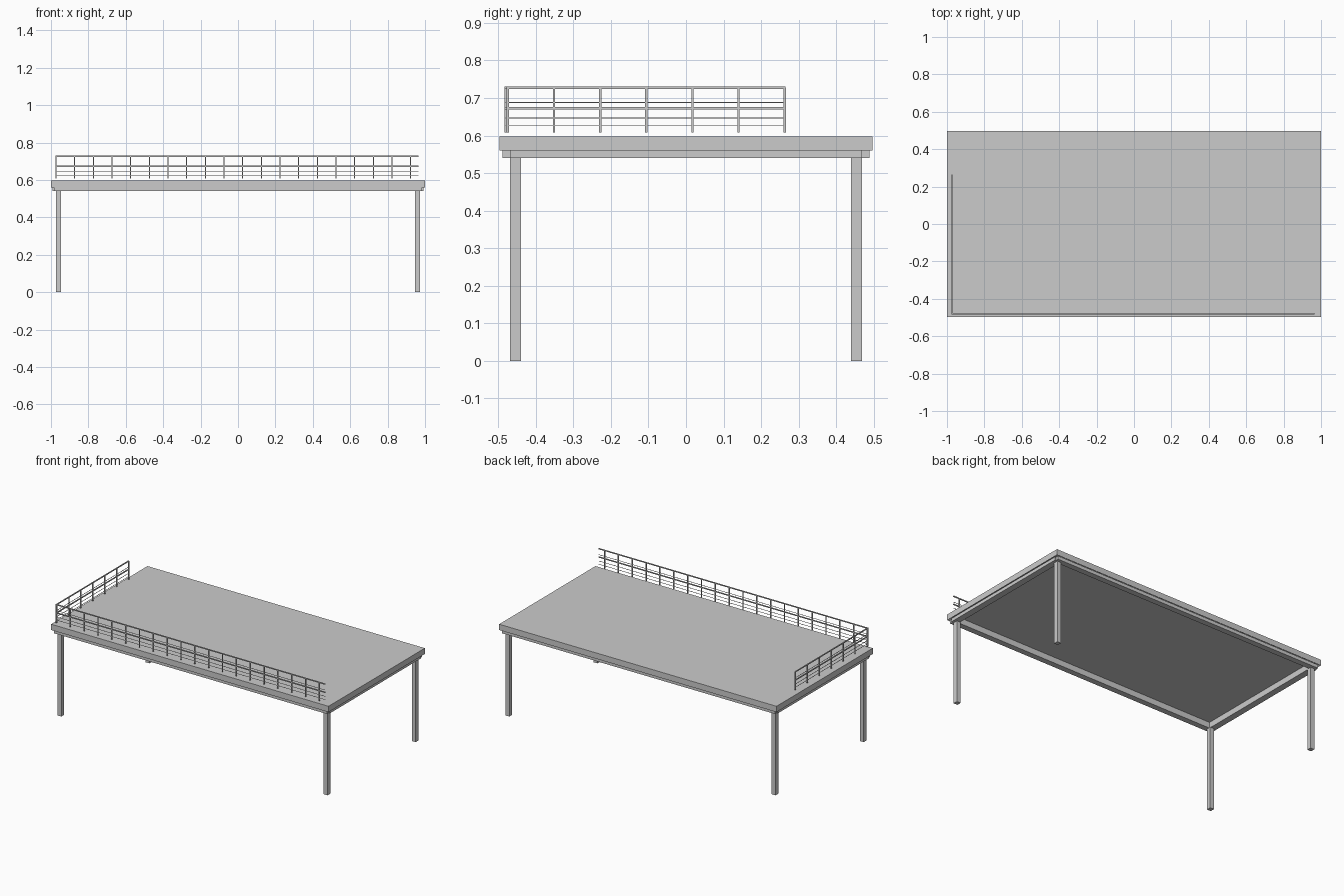
import bpy, bmesh

if "Cube" in bpy.data.objects:
    bpy.data.objects.remove(bpy.data.objects["Cube"])


def boxes(name, specs):
    """One object made of boxes given as (x0, x1, y0, y1, z0, z1)."""
    bm = bmesh.new()
    for x0, x1, y0, y1, z0, z1 in specs:
        vs = bmesh.ops.create_cube(bm, size=1)["verts"]
        for v in vs:
            v.co.x = x1 if v.co.x > 0 else x0
            v.co.y = y1 if v.co.y > 0 else y0
            v.co.z = z1 if v.co.z > 0 else z0
    me = bpy.data.meshes.new(name)
    bm.to_mesh(me)
    bm.free()
    ob = bpy.data.objects.new(name, me)
    bpy.context.collection.objects.link(ob)
    return ob


def add_mirror(ob, x, y):
    m = ob.modifiers.new("mirror", "MIRROR")
    m.use_axis = (x, y, False)
    return ob


# deck slab with a shallow recess underneath
deck = boxes("deck", [(-1, 1, -0.496, 0.496, 0.56, 0.598)])
bm = bmesh.new()
bm.from_mesh(deck.data)
bm.normal_update()
bottom = min(bm.faces, key=lambda f: f.calc_center_median().z)
bmesh.ops.inset_region(bm, faces=[bottom], thickness=0.03)
for v in bottom.verts:
    v.co.z += 0.018
bm.to_mesh(deck.data)
bm.free()

# perimeter beams under the deck
add_mirror(boxes("long_beam", [(-0.985, 0.985, 0.45, 0.488, 0.54, 0.562)]), False, True)
add_mirror(boxes("end_beam", [(0.95, 0.992, -0.468, 0.468, 0.54, 0.562)]), True, False)
# inner webs of the beams rising to the deck underside
add_mirror(boxes("long_beam_web", [(-0.97, 0.97, 0.45, 0.47, 0.56, 0.579)]), False, True)
add_mirror(boxes("end_beam_web", [(0.95, 0.972, -0.45, 0.45, 0.56, 0.579)]), True, False)

# four square legs
add_mirror(boxes("leg", [(0.946, 0.974, 0.439, 0.468, 0, 0.542)]), True, True)

# railing: (height, half thickness) of each horizontal bar
BARS = [(0.727, 0.003), (0.673, 0.003), (0.688, 0.0011), (0.647, 0.0011), (0.626, 0.0011)]
FX, FY = -0.973, -0.48
P = 0.003

# front railing
boxes("front_rail_bars", [(FX - t, 0.965, FY - t, FY + t, z - t, z + t) for z, t in BARS])
boxes("front_rail_posts", [(FX + i * 0.0998 - P, FX + i * 0.0998 + P, FY - P, FY + P, 0.608, 0.727)
                           for i in range(20)])

# left side railing
boxes("side_rail_bars", [(FX - t, FX + t, FY + 0.004, 0.265, z - t, z + t) for z, t in BARS])
boxes("side_rail_posts", [(FX - P, FX + P, y - P, y + P, 0.608, 0.727)
                          for y in [-0.474 + i * 0.1228 for i in range(7)]])
